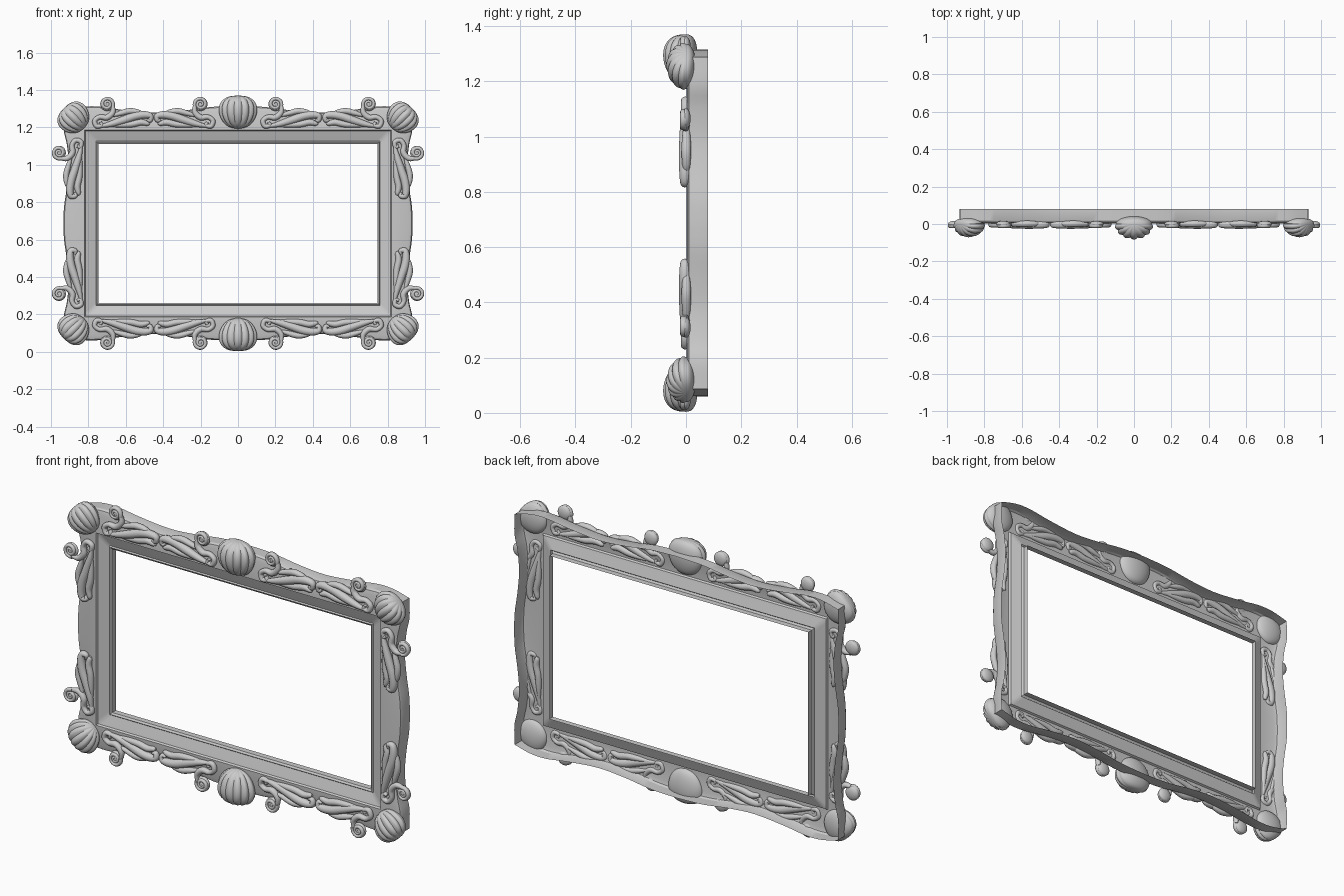
import bpy, bmesh
from math import sin, cos, pi, tau
from mathutils import Vector, Matrix

if "Cube" in bpy.data.objects:
    bpy.data.objects.remove(bpy.data.objects["Cube"])

CZ = 0.687  # height of the frame's centre


def smooth(pts, n):
    """Catmull-Rom interpolation through points of any dimension."""
    p = [Vector(q) for q in pts]
    p = [2 * p[0] - p[1]] + p + [2 * p[-1] - p[-2]]
    out = []
    for i in range(1, len(p) - 2):
        a, b, c, d = p[i - 1:i + 3]
        for k in range(n):
            t = k / n
            out.append(0.5 * (2 * b + (c - a) * t + (2 * a - 5 * b + 4 * c - d) * t * t
                              + (3 * b - a - 3 * c + d) * t ** 3))
    return out + [p[-2]]


def add_object(name, mesh, angle=50):
    ob = bpy.data.objects.new(name, mesh)
    bpy.context.collection.objects.link(ob)
    bpy.ops.object.select_all(action='DESELECT')
    ob.select_set(True)
    bpy.context.view_layer.objects.active = ob
    bpy.ops.object.shade_smooth_by_angle(angle=angle * pi / 180)
    return ob


def bridge(bm, rings):
    for a, b in zip(rings, rings[1:]):
        for i in range(len(a)):
            j = (i + 1) % len(a)
            bm.faces.new((a[i], a[j], b[j], b[i]))


def finish(bm, name):
    bmesh.ops.recalc_face_normals(bm, faces=bm.faces)
    me = bpy.data.meshes.new(name)
    bm.to_mesh(me)
    bm.free()
    return me


# Frame: open-backed moulding lofted between a wavy outline and the rectangular opening
def make_frame():
    side = smooth([(.934, 0), (.93, .09), (.914, .2), (.905, .31), (.915, .42),
                   (.932, .5), (.93, .6)], 4)
    top = smooth([(.93, .6), (.84, .622), (.75, .625), (.62, .607), (.45, .592),
                  (.3, .602), (.15, .622), (0, .628)], 4)
    quad = [(p, Vector((1, p.y / .6))) for p in side]
    quad += [(p, Vector((p.x / .93, 1))) for p in top[1:]]
    loop = []
    for sx, sz, rev in ((1, 1, 0), (-1, 1, 1), (-1, -1, 0), (1, -1, 1)):
        s = Vector((sx, sz))
        q = quad[::-1] if rev else quad
        loop += [(p * s, u * s) for p, u in q][:-1]

    def rect(u, d):
        return Vector((u.x * (.745 + d), u.y * (.425 + d)))

    bm = bmesh.new()
    rings = []

    def ring(points, y):
        rings.append([bm.verts.new((p.x, y, p.y + CZ)) for p in points])

    for t, y in ((0, .08), (0, .02), (.05, .01), (.2, .004), (1, .002)):
        ring([p.lerp(rect(u, .075), t) for p, u in loop], y)
    for d, y in ((.07, .012), (.045, .02), (.015, .03), (.01, .024), (0, .03), (0, .06)):
        ring([rect(u, d) for p, u in loop], y)
    bridge(bm, rings)
    return finish(bm, "frame_moulding")


# Scroll stroke: tapered oval tube along (u, v, half width) points
def stroke(bm, pts, y=0.0, n=6):
    c = pts if n == 0 else smooth(pts, n)
    rings = []
    for i, p in enumerate(c):
        t = c[min(i + 1, len(c) - 1)] - c[max(i - 1, 0)]
        nrm = Vector((-t.y, t.x)).normalized()
        h = .005 + .75 * p.z
        rings.append([bm.verts.new((p.x + nrm.x * p.z * cos(a), y + h * sin(a),
                                    p.y + nrm.y * p.z * cos(a)))
                      for a in (tau * k / 12 for k in range(12))])
    bridge(bm, rings)
    bm.faces.new(rings[0])
    bm.faces.new(rings[-1])


# Scroll: volute disc with spiral, S-shaped stem and a leaf made of parallel lobes
def make_scroll():
    bm = bmesh.new()
    bmesh.ops.create_uvsphere(bm, u_segments=24, v_segments=12, radius=1,
                              matrix=Matrix.Diagonal((.037, .017, .037, 1)))
    spiral = []
    for i in range(49):
        f = i / 48
        a, r = -.3 + f * 1.8 * tau, .033 - .027 * f
        spiral.append(Vector((r * cos(a), r * sin(a), .010 - .003 * f)))
    stroke(bm, spiral, -.009, 0)
    stroke(bm, [(.031, -.008, .010), (.03, -.045, .015), (0, -.072, .016), (-.04, -.07, .013),
                (-.066, -.09, .013), (-.056, -.118, .013), (-.03, -.114, .011),
                (-.036, -.097, .008)], -.003)
    stroke(bm, [(-.04, -.12, .006), (.02, -.107, .016), (.09, -.085, .021), (.15, -.065, .022),
                (.2, -.058, .02), (.232, -.065, .016), (.23, -.088, .012),
                (.212, -.084, .006)], -.004)
    stroke(bm, [(.01, -.115, .006), (.07, -.112, .014), (.13, -.108, .017), (.18, -.098, .017),
                (.215, -.104, .013), (.228, -.108, .005)], .001)
    stroke(bm, [(.02, -.065, .006), (.07, -.05, .014), (.12, -.038, .016), (.165, -.042, .013),
                (.195, -.05, .005)], .001)
    return finish(bm, "scroll")


# Shell: ribbed bulging fan, narrower towards the opening
def make_shell():
    bm = bmesh.new()
    rings = []
    N, M = 112, 20
    for j in range(1, M):
        th = pi * j / M
        c, s = cos(th), sin(th) ** .8
        row = []
        for i in range(N):
            a = tau * i / N
            rib = .90 + .10 * abs(sin(7 * a)) if i >= N // 2 else .92
            d = .082 if sin(a) < 0 else .045
            k = s * rib * (1 + .12 * c)
            row.append(bm.verts.new((.104 * k * cos(a), d * k * sin(a),
                                     .088 * c * (.95 + .05 * rib))))
        rings.append(row)
    bridge(bm, rings)
    for row, z in ((rings[0], .088), (rings[-1], -.09)):
        tip = bm.verts.new((0, 0, z))
        for i in range(N):
            bm.faces.new((row[i], row[(i + 1) % N], tip))
    return finish(bm, "shell")


def place(name, mesh, o, u, v, scale=1):
    me = mesh.copy()
    m = Matrix(((u[0] * scale, 0, v[0] * scale, o[0]), (0, scale, 0, 0),
                (u[1] * scale, 0, v[1] * scale, o[1] + CZ), (0, 0, 0, 1)))
    me.transform(m)
    if m.determinant() < 0:
        me.flip_normals()
    add_object(name, me)


add_object("frame_moulding", make_frame(), 30)
scroll, shell = make_scroll(), make_shell()
R = .5 ** .5
layout = [("rail_outer_scroll", scroll, (.70, .638), (-1, 0), (0, 1), 1),
          ("rail_inner_scroll", scroll, (.20, .638), (1, 0), (0, 1), 1),
          ("side_scroll", scroll, (.957, .378), (0, -1), (1, 0), 1),
          ("corner_shell", shell, (.877, .563), (R, -R), (R, R), .86)]
for sz in (1, -1):
    for sx in (1, -1):
        for name, me, o, u, v, k in layout:
            place(name, me, (o[0] * sx, o[1] * sz), (u[0] * sx, u[1] * sz),
                  (v[0] * sx, v[1] * sz), k)
    place("centre_shell", shell, (0, .595 * sz), (1, 0), (0, sz))
